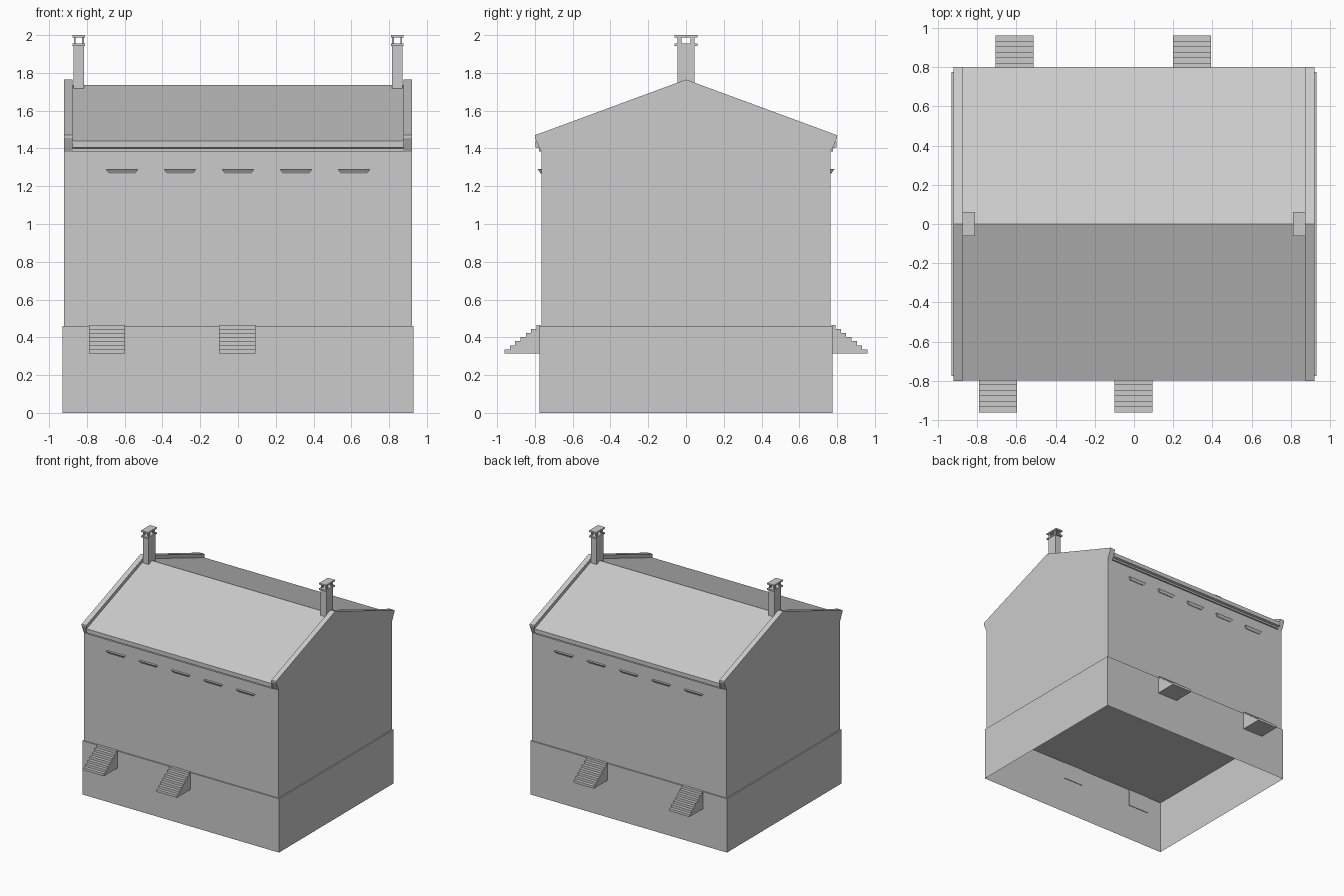
import bpy, bmesh

cube = bpy.data.objects.get("Cube")
if cube:
    bpy.data.objects.remove(cube, do_unlink=True)

grey = bpy.data.materials.new("plain_grey")
grey.use_nodes = True
grey.diffuse_color = (0.6, 0.6, 0.6, 1)
grey.node_tree.nodes["Principled BSDF"].inputs["Base Color"].default_value = (0.6, 0.6, 0.6, 1)


def finish(name, bm):
    bmesh.ops.recalc_face_normals(bm, faces=bm.faces)
    mesh = bpy.data.meshes.new(name)
    bm.to_mesh(mesh)
    bm.free()
    mesh.materials.append(grey)
    obj = bpy.data.objects.new(name, mesh)
    bpy.context.collection.objects.link(obj)
    return obj


def prism(name, profile, x0, x1):
    """Extrude a (y, z) profile along x."""
    bm = bmesh.new()
    face = bm.faces.new([bm.verts.new((x0, y, z)) for y, z in profile])
    moved = bmesh.ops.extrude_face_region(bm, geom=[face])["geom"]
    # the source cap is kept, so the prism stays closed
    bmesh.ops.translate(bm, vec=(x1 - x0, 0, 0),
                        verts=[v for v in moved if isinstance(v, bmesh.types.BMVert)])
    if face.is_valid is False or len(bm.faces) < len(profile) + 2:
        bmesh.ops.holes_fill(bm, edges=bm.edges)
    return finish(name, bm)


def box(name, x, y, z, open_bottom=False):
    """Box from three (low, high) ranges."""
    bm = bmesh.new()
    bmesh.ops.create_cube(bm, size=1)
    for v in bm.verts:
        v.co = [r[0] if c < 0 else r[1] for c, r in zip(v.co, (x, y, z))]
    if open_bottom:
        low = [f for f in bm.faces if all(v.co.z == z[0] for v in f.verts)]
        bmesh.ops.delete(bm, geom=low, context='FACES_ONLY')
    return finish(name, bm)


def mirrored(half):
    """Complete a half profile whose last point lies on the centre line."""
    return half + [(-y, z) for y, z in reversed(half[:-1])]


# Plinth, open underneath
PLINTH_TOP = 0.46
box("plinth", (-0.93, 0.93), (-0.775, 0.775), (0, PLINTH_TOP), open_bottom=True)

# Walls with stepped cornice and roof
house = mirrored([(0.765, PLINTH_TOP), (0.765, 1.385), (0.778, 1.385), (0.778, 1.4),
                  (0.797, 1.405), (0.797, 1.44), (0, 1.735)])
prism("house_body", house, -0.875, 0.875)

# Gable walls with raised parapets and kneelers
gable = mirrored([(0.765, PLINTH_TOP), (0.765, 1.38), (0.775, 1.4),
                  (0.8, 1.455), (0.8, 1.47), (0, 1.765)])
for side, label in ((-1, "right"), (1, "left")):
    prism(label + "_gable", gable, side * 0.875, side * 0.92)

    # Chimney stack, two slabs and corner posts
    cx = side * 0.842
    def around(half):
        return (cx - half, cx + half)
    box(label + "_chimney", around(0.028), (-0.045, 0.045), (1.6, 1.945))
    box(label + "_chimney_slab", around(0.033), (-0.06, 0.06), (1.943, 1.955))
    box(label + "_chimney_cap", around(0.033), (-0.06, 0.06), (1.988, 2))
    for px in (-0.022, 0.022):
        for py in (-0.035, 0.035):
            box(label + "_chimney_post", (cx + px - 0.005, cx + px + 0.005),
                (py - 0.01, py + 0.01), (1.95, 1.99))

# Tapered ledges below the eaves, front and back
for side, label in ((-1, "front"), (1, "back")):
    for i in range(5):
        x = (i - 2) * 0.307
        ledge = box(label + "_ledge", (x - 0.085, x + 0.085),
                    sorted((side * 0.76, side * 0.785)), (1.268, 1.29))
        for v in ledge.data.vertices:
            if v.co.z < 1.28:
                v.co.x = x + (v.co.x - x) * 0.82
                if abs(v.co.y) > 0.77:
                    v.co.y = side * 0.77

# Stairs, front and back
STEPS, RISE, RUN, FOOT = 7, 0.0215, 0.028, 0.315
for side, label, lefts in ((-1, "front", (-0.79, -0.1)), (1, "back", (-0.705, 0.2))):
    profile = [(side * 0.77, FOOT)]
    for i in range(STEPS):
        y = side * (0.96 - i * RUN)
        profile += [(y, FOOT + i * RISE), (y, FOOT + (i + 1) * RISE)]
    profile.append((side * 0.77, FOOT + STEPS * RISE))
    for x in lefts:
        prism(label + "_stairs", profile, x, x + 0.193)
